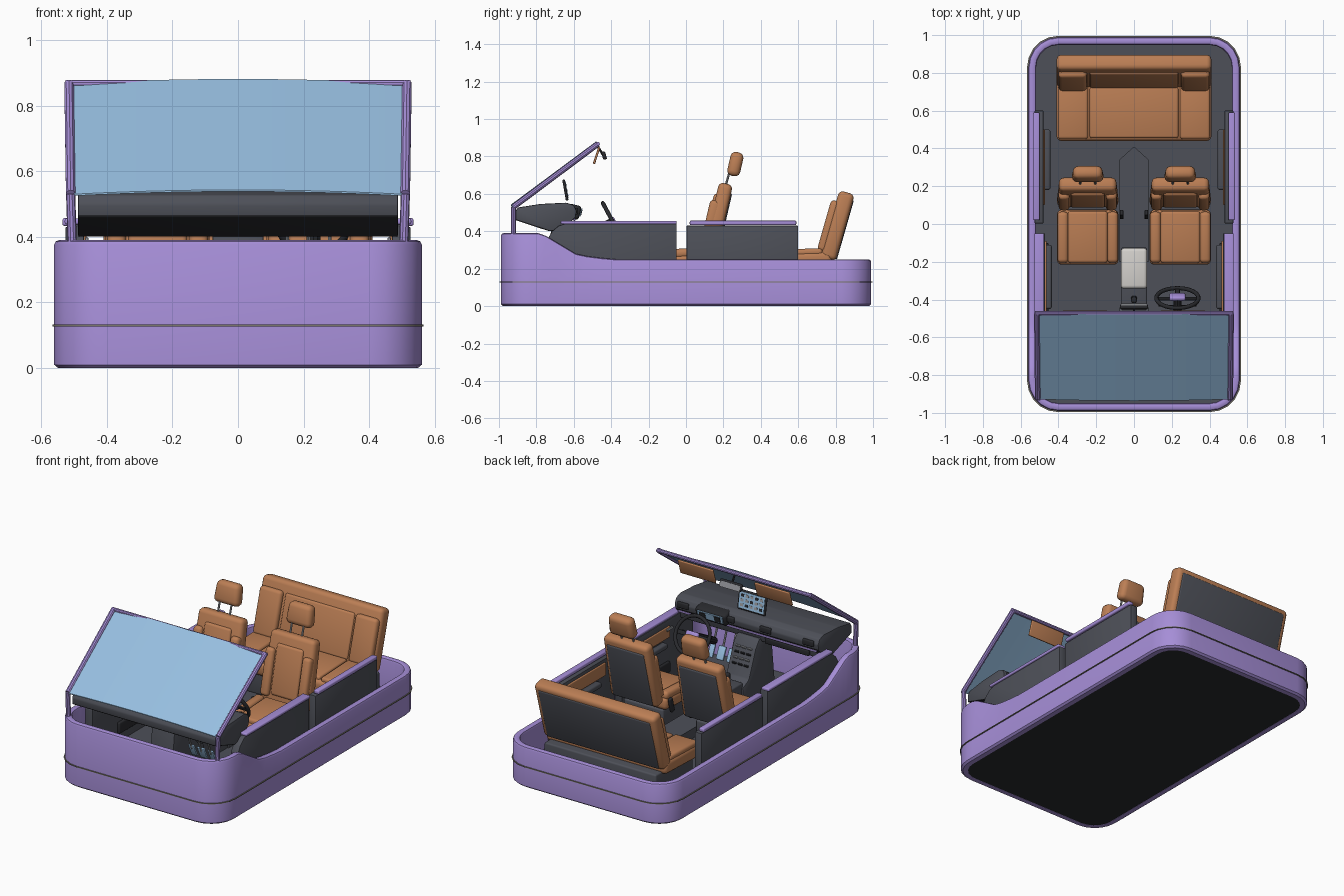
import bpy, bmesh, math
from mathutils import Matrix, Vector

if "Cube" in bpy.data.objects:
    bpy.data.objects.remove(bpy.data.objects["Cube"])


def material(name, r, g, b):
    m = bpy.data.materials.new(name)
    m.diffuse_color = (r, g, b, 1)
    m.use_nodes = True
    m.node_tree.nodes["Principled BSDF"].inputs["Base Color"].default_value = m.diffuse_color
    return m


PURPLE = material("purple_paint", 0.38, 0.27, 0.68)
GREY = material("dark_grey_trim", 0.075, 0.08, 0.098)
BLACK = material("black_plastic", 0.022, 0.023, 0.027)
TAN = material("tan_leather", 0.50, 0.21, 0.09)
GLASS = material("blue_glass", 0.31, 0.52, 0.75)
CREAM = material("cream_pad", 0.66, 0.64, 0.61)
STEEL = material("steel", 0.32, 0.33, 0.35)
STRIPE = material("olive_stripe", 0.20, 0.19, 0.15)


def make(name, bm, mats, angle=0.62):
    """Finish a bmesh as an object, smooth but sharp at hard edges."""
    bmesh.ops.recalc_face_normals(bm, faces=bm.faces)
    for f in bm.faces:
        f.smooth = True
    for e in bm.edges:
        e.smooth = e.calc_face_angle(0) < angle
    me = bpy.data.meshes.new(name)
    bm.to_mesh(me)
    bm.free()
    for m in mats if isinstance(mats, list) else [mats]:
        me.materials.append(m)
    ob = bpy.data.objects.new(name, me)
    bpy.context.collection.objects.link(ob)
    return ob


def box(name, mat, size, loc, tilt=0, bevel=0.0, at=None, taper=1.0):
    """Bevelled box; tilt in degrees about x, taper narrows the top."""
    bm = bmesh.new()
    bmesh.ops.create_cube(bm, size=1)
    for v in bm.verts:
        v.co = Vector((v.co.x * size[0] * (taper if v.co.z > 0 else 1), v.co.y * size[1], v.co.z * size[2]))
    if bevel:
        bmesh.ops.bevel(bm, geom=bm.edges[:], offset=min(bevel, min(size) * 0.45), segments=3, profile=0.5, affect='EDGES')
    m = Matrix.Translation(loc) @ Matrix.Rotation(math.radians(tilt), 4, 'X')
    bm.transform((at or Matrix()) @ m)
    return make(name, bm, mat)


def extrude_x(name, mat, pts, x0, x1, bevel=0.0):
    """Extrude a (y, z) profile from x0 to x1."""
    bm = bmesh.new()
    f = bm.faces.new([bm.verts.new((x0, y, z)) for y, z in pts])
    r = bmesh.ops.extrude_face_region(bm, geom=[f])
    bmesh.ops.translate(bm, vec=(x1 - x0, 0, 0), verts=[g for g in r['geom'] if isinstance(g, bmesh.types.BMVert)])
    bmesh.ops.recalc_face_normals(bm, faces=bm.faces)
    if bevel:
        bmesh.ops.bevel(bm, geom=bm.edges[:], offset=bevel, segments=2, profile=0.5, affect='EDGES')
    return make(name, bm, mat)


def rod(name, mat, a, b, r, n=10):
    a, b = Vector(a), Vector(b)
    bm = bmesh.new()
    bmesh.ops.create_cone(bm, cap_ends=True, segments=n, radius1=r, radius2=r, depth=(b - a).length)
    q = (b - a).to_track_quat('Z', 'Y').to_matrix().to_4x4()
    bm.transform(Matrix.Translation((a + b) / 2) @ q)
    return make(name, bm, mat)


def outline(off):
    """Rounded rectangle plan of the tub, offset outwards by off."""
    pts, r = [], 0.16
    for cx, cy, a0 in ((0.4, 0.83, 0), (-0.4, 0.83, 90), (-0.4, -0.83, 180), (0.4, -0.83, 270)):
        for i in range(6):
            a = math.radians(a0 + 18 * i)
            pts.append((cx + (r + off) * math.cos(a), cy + (r + off) * math.sin(a)))
        ys = (-0.37, -0.45, -0.53, -0.59, -0.69, -0.75, -0.79)
        if a0 == 90:
            pts += [(-0.56 - off, y) for y in ys]
        if a0 == 270:
            pts += [(0.56 + off, y) for y in reversed(ys)]
    return pts


def rim(y):
    knots = [(-2, .39), (-.79, .39), (-.75, .376), (-.59, .28), (-.53, .267), (-.45, .257), (-.37, .25), (2, .25)]
    for (a, p), (b, q) in zip(knots, knots[1:]):
        if y <= b:
            return p + (q - p) * (y - a) / (b - a)


def rings(name, mat, rows, closed=False, caps=False):
    """Skin rows of (offset, height, measured from rim?)."""
    bm = bmesh.new()
    loops = [[bm.verts.new((x, y, z + (rim(y) if top else 0))) for x, y in outline(off)] for off, z, top in rows]
    pairs = list(zip(loops, loops[1:])) + ([(loops[-1], loops[0])] if closed else [])
    for a, b in pairs:
        for i in range(len(a)):
            j = (i + 1) % len(a)
            bm.faces.new((a[i], a[j], b[j], b[i]))
    if caps:
        bm.faces.new(loops[0])
        bm.faces.new(loops[-1])
    return make(name, bm, mat)


# Tub body, stripe, floor and underside
rings("tub_body", PURPLE, [(-.012, 0, 0), (0, .01, 0), (0, -.014, 1), (-.005, -.004, 1), (-.014, 0, 1),
                           (-.030, 0, 1), (-.038, -.004, 1), (-.042, -.014, 1), (-.042, 0, 0)], closed=True)
rings("tub_stripe", STRIPE, [(-.002, .127, 0), (.006, .127, 0), (.006, .132, 0), (-.002, .132, 0)], closed=True)
rings("floor_pan", GREY, [(-.04, .03, 0), (-.04, .07, 0)], caps=True)
rings("underside", BLACK, [(-.013, .001, 0), (-.013, .03, 0)], caps=True)

# Windscreen frame and gently bowed glass
for s in (-1, 1):
    p = [(s * .505, -.922, .37), (s * .51, -.922, .53), (s * .515, -.472, .866)]
    rod("screen_post", PURPLE, p[0], p[1], .014)
    rod("screen_pillar", PURPLE, p[1], p[2], .015)
rod("screen_header", PURPLE, (-.525, -.472, .866), (.525, -.472, .866), .012)
bm = bmesh.new()
bmesh.ops.create_grid(bm, x_segments=12, y_segments=2, size=1)
for v in bm.verts:
    t, bow = (v.co.y + 1) / 2, .013 * (1 - v.co.x ** 2)
    v.co = Vector((v.co.x * .5, -.928 + .456 * t - bow * .6, .53 + .338 * t + bow))
bmesh.ops.solidify(bm, geom=bm.faces[:], thickness=.005)
make("windscreen_glass", bm, GLASS)

# Sun visors and mirror
for s in (-1, 1):
    box("sun_visor", TAN, (.24, .012, .095), (s * .26, -.478, .805), -18, .005)
rod("mirror_stalk", BLACK, (0, -.475, .86), (0, -.445, .81), .006)
box("mirror", BLACK, (.15, .02, .045), (0, -.438, .805), 15, .009)
box("mirror_face", STEEL, (.135, .004, .034), (0, -.428, .802), 15)

# Dashboard with black lower side
dash = [(-.912, .46), (-.915, .5), (-.9, .527), (-.78, .546), (-.64, .553), (-.6, .54), (-.585, .51),
        (-.59, .475), (-.615, .45), (-.62, .41), (-.73, .40)]
ob = extrude_x("dashboard", [GREY, BLACK], dash, -.488, .488, .006)
for f in ob.data.polygons:
    f.material_index = 1 if f.normal.z < -.3 else 0
box("dash_trim", PURPLE, (.94, .012, .012), (0, -.597, .462), 0, .004)
box("glove_box", BLACK, (.3, .03, .035), (-.26, -.618, .43), 0, .006)
for x in (-.42, -.13, .12, .43):
    box("air_vent", BLACK, (.075, .02, .035), (x, -.588, .507), 0, .006)
box("cluster_hood", BLACK, (.21, .07, .075), (.23, -.6, .505), -15, .015)
box("cluster_display", GLASS, (.17, .006, .045), (.23, -.563, .5), -15)
for s in (-1, 1):
    box("cluster_dial", BLACK, (.04, .004, .033), (.23 + s * .05, -.559, .5), -15)

# Centre screen with icons
scr = Matrix.Translation((0, -.645, .62)) @ Matrix.Rotation(math.radians(10), 4, 'X')
box("screen_tablet", BLACK, (.19, .014, .115), (0, 0, 0), 0, .006, scr)
box("screen_face", GLASS, (.17, .004, .095), (0, .007, 0), 0, 0, scr)
for i in range(5):
    for j in range(3):
        box("screen_icon", STEEL if (i + j) % 3 else BLACK, (.02, .003, .016), (-.064 + i * .032, .009, -.028 + j * .028), 0, 0, scr)

# Centre stack and console
extrude_x("centre_stack", GREY, [(-.76, .06), (-.72, .42), (-.6, .43), (-.565, .38), (-.5, .22), (-.44, .19), (-.44, .06)], -.078, .078, .008)
for i in range(4):
    for s in (-1, 0, 1):
        box("stack_button", BLACK if i % 2 else STEEL, (.03, .008, .012), (s * .04, -.563 + .0125 * i, .375 - .03 * i), -22, .002)
box("console", GREY, (.14, .33, .16), (0, -.29, .14), 0, .01)
box("console_armrest", CREAM, (.14, .215, .06), (0, -.235, .245), 0, .018)
box("gear_lever", BLACK, (.03, .03, .07), (0, -.4, .245), 10, .01)
bm = bmesh.new()
f = bm.faces.new([bm.verts.new((x, y, .13)) for x, y in ((-.078, -.2), (.078, -.2), (.078, .34), (0, .41), (-.078, .34))])
r = bmesh.ops.extrude_face_region(bm, geom=[f])
bmesh.ops.translate(bm, vec=(0, 0, -.07), verts=[g for g in r['geom'] if isinstance(g, bmesh.types.BMVert)])
make("floor_tunnel", bm, GREY)

# Steering wheel, in its own tilted frame
whl = Matrix.Translation((.23, -.392, .452)) @ Matrix.Rotation(math.radians(-62), 4, 'X')
bm = bmesh.new()
N, K = 32, 8
g = [[bm.verts.new(((.112 + .011 * math.cos(b)) * math.cos(a), (.112 + .011 * math.cos(b)) * math.sin(a), .011 * math.sin(b)))
      for b in [k * math.tau / K for k in range(K)]] for a in [i * math.tau / N for i in range(N)]]
for i in range(N):
    for k in range(K):
        bm.faces.new((g[i][k], g[(i + 1) % N][k], g[(i + 1) % N][(k + 1) % K], g[i][(k + 1) % K]))
bm.transform(whl)
make("wheel_rim", bm, BLACK, 1.2)
box("wheel_spokes", BLACK, (.22, .025, .01), (0, 0, -.004), 0, .003, whl)
box("wheel_lower_spoke", BLACK, (.025, .11, .01), (0, .055, -.004), 0, .003, whl)
box("wheel_hub", PURPLE, (.085, .055, .025), (0, .005, .004), 0, .01, whl)
rod("steering_column", BLACK, whl @ Vector((0, 0, -.005)), whl @ Vector((0, 0, -.24)), .022)
for s in (-1, 1):
    rod("column_stalk", BLACK, whl @ Vector((0, 0, -.05)), whl @ Vector((s * .1, -.01, -.04)), .006, 6)

# Pedals
for x, w in ((.15, .04), (.215, .05), (.28, .035)):
    box("pedal", GLASS, (w, .012, .08), (x, -.65, .25), 25, .004)
    rod("pedal_arm", STEEL, (x, -.66, .26), (x, -.72, .42), .006, 6)

# Doors: panel, painted cap, armrest and leather insert on each side
front_door = [(-.74, .07), (-.74, .36), (-.715, .40), (-.68, .43), (-.64, .442), (-.05, .442), (-.05, .07)]
rear_door = [(.003, .07), (.003, .43), (.6, .43), (.6, .07)]
for s in (-1, 1):
    extrude_x("front_door_panel", GREY, front_door, s * .47, s * .518, .004)
    extrude_x("rear_door_panel", GREY, rear_door, s * .48, s * .526, .004)
    box("front_door_cap", PURPLE, (.052, .62, .018), (s * .502, -.36, .447), 0, .006)
    box("rear_door_cap", PURPLE, (.036, .57, .024), (s * .517, .305, .445), 0, .007)
    box("front_door_insert", TAN, (.012, .42, .07), (s * .468, -.3, .37), 0, .005)
    box("rear_door_insert", TAN, (.012, .4, .08), (s * .478, .3, .37), 0, .005)
    box("front_armrest", GREY, (.04, .34, .035), (s * .455, -.28, .31), 0, .012)
    box("rear_armrest", GREY, (.045, .32, .035), (s * .465, .34, .31), 0, .012)
    box("door_handle", STEEL, (.01, .06, .015), (s * .461, -.5, .39), 0, .003)
    box("door_pocket", BLACK, (.02, .4, .07), (s * .463, -.3, .16), 0, .008)

# Front seats
for s in (-1, 1):
    base = Matrix.Translation((s * .245, 0, 0))
    box("seat_base", GREY, (.27, .25, .14), (0, -.06, .13), 0, .01, base)
    box("seat_cushion", TAN, (.325, .29, .08), (0, -.07, .235), 3, .025, base)
    box("seat_cushion_pad", TAN, (.21, .275, .05), (0, -.068, .272), 3, .015, base)
    back = base @ Matrix.Translation((0, .168, .455)) @ Matrix.Rotation(math.radians(-13), 4, 'X')
    box("seat_back", TAN, (.325, .075, .41), (0, 0, 0), 0, .025, back, .93)
    box("seat_back_pad", TAN, (.18, .04, .3), (0, -.03, -.01), 0, .015, back)
    box("seat_back_shell", GREY, (.27, .02, .35), (0, .034, -.015), 0, .008, back, .93)
    for t in (-1, 1):
        box("cushion_bolster", TAN, (.058, .27, .05), (t * .132, -.07, .28), 3, .02, base)
        box("back_bolster", TAN, (.058, .06, .28), (t * .125, -.032, -.035), 0, .02, back)
        rod("headrest_post", STEEL, back @ Vector((t * .04, 0, .19)), back @ Vector((t * .04, .005, .29)), .006, 8)
    box("headrest", TAN, (.17, .07, .13), (0, .025, .318), 0, .028, back, .9)
    box("belt_buckle", BLACK, (.018, .03, .09), (-s * .18, .05, .24), -15, .005, base)

# Rear bench
box("bench_base", GREY, (.76, .36, .16), (0, .655, .145), 0, .01)
box("bench_cushion", TAN, (.82, .34, .085), (0, .61, .245), 2, .025)
rear = Matrix.Translation((0, .81, .43)) @ Matrix.Rotation(math.radians(-16), 4, 'X')
box("bench_back", TAN, (.82, .085, .37), (0, 0, 0), 0, .025, rear)
box("bench_back_pad", TAN, (.47, .03, .27), (0, -.038, -.015), 0, .012, rear)
box("bench_back_shell", GREY, (.76, .02, .33), (0, .037, -.01), 0, .008, rear)
box("bench_seat_pad", TAN, (.47, .27, .04), (0, .59, .283), 2, .012)
for s in (-1, 1):
    box("bench_seat_side", TAN, (.16, .28, .04), (s * .323, .59, .285), 2, .015)
    box("bench_back_side", TAN, (.15, .06, .28), (s * .325, -.04, -.015), 0, .02, rear)
